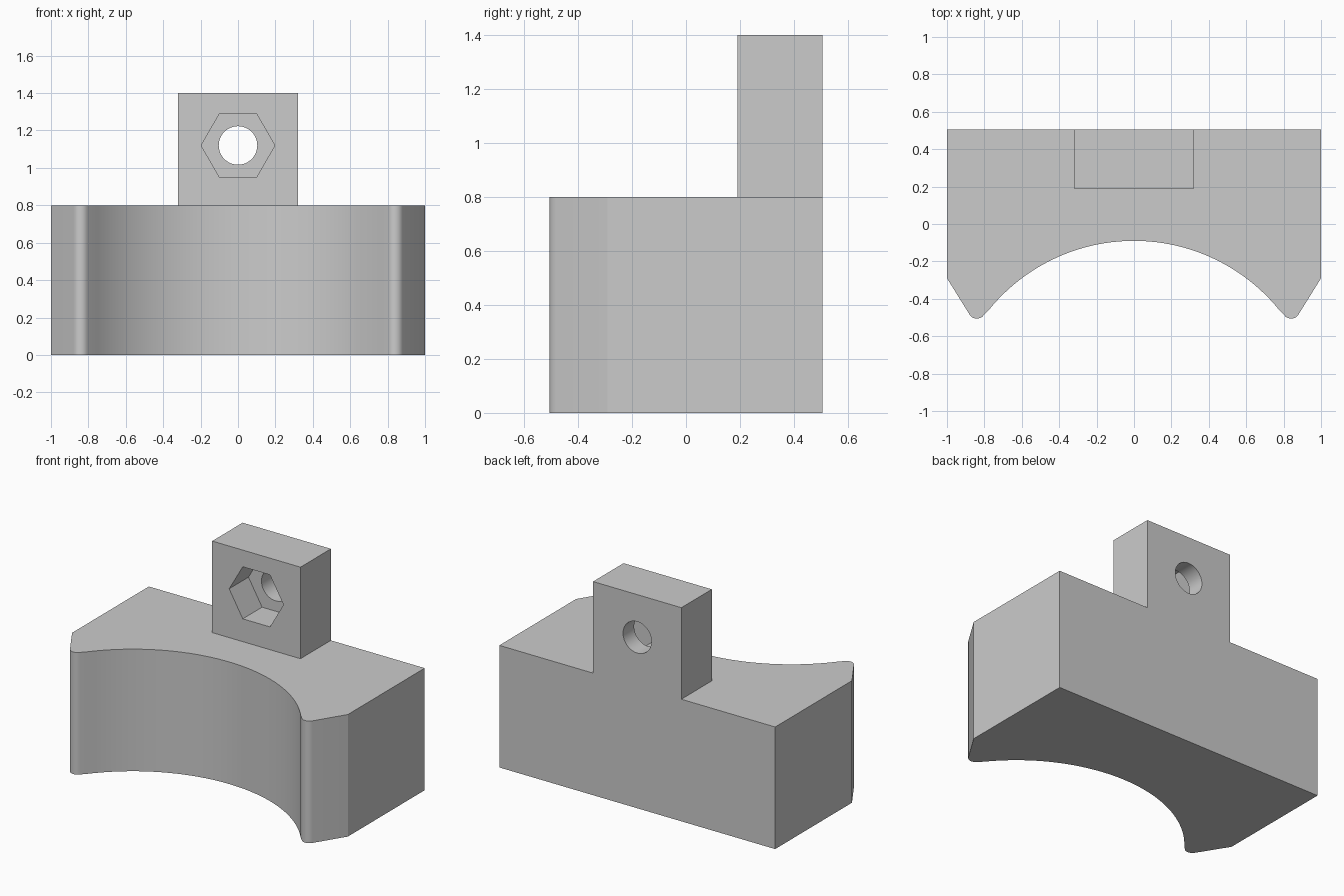
import bpy, bmesh, math
from mathutils import Vector

if "Cube" in bpy.data.objects:
    bpy.data.objects.remove(bpy.data.objects["Cube"], do_unlink=True)

grey = bpy.data.materials.new("plain grey")
grey.use_nodes = True
colour = (0.6, 0.6, 0.6, 1)
grey.diffuse_color = colour
grey.node_tree.nodes["Principled BSDF"].inputs["Base Color"].default_value = colour

BACK, TAB_FRONT, HOLE_Z = 0.505, 0.19, 1.12


def prism(name, points, offset):
    """Extrude a closed outline of 3D points along an offset."""
    bm = bmesh.new()
    face = bm.faces.new([bm.verts.new(p) for p in points])
    moved = bmesh.ops.extrude_face_region(bm, geom=[face])["geom"]
    verts = [v for v in moved if isinstance(v, bmesh.types.BMVert)]
    bmesh.ops.translate(bm, vec=Vector(offset), verts=verts)
    bmesh.ops.recalc_face_normals(bm, faces=bm.faces)
    mesh = bpy.data.meshes.new(name)
    bm.to_mesh(mesh)
    bm.free()
    mesh.materials.append(grey)
    obj = bpy.data.objects.new(name, mesh)
    bpy.context.collection.objects.link(obj)
    return obj


def arc(cx, cy, r, start, end, steps):
    angles = [math.radians(start + (end - start) * i / steps) for i in range(steps + 1)]
    return [(cx + r * math.cos(a), cy + r * math.sin(a)) for a in angles]


def combine(target, other, operation):
    mod = target.modifiers.new(operation.title(), 'BOOLEAN')
    mod.operation, mod.object, mod.solver = operation, other, 'EXACT'
    bpy.ops.object.select_all(action='DESELECT')
    bpy.context.view_layer.objects.active = target
    target.select_set(True)
    bpy.ops.object.modifier_apply(modifier=mod.name)
    bpy.data.objects.remove(other, do_unlink=True)


# Saddle body: right half outline, mirrored, with a round hollow in front
half = [(1, BACK), (1, -0.29)] + arc(0.84, -0.46, 0.046, -30, -143, 8)
hollow = arc(0, -1.09, 1, 37, 143, 48)
mirrored = [(-x, y) for x, y in reversed(half)]
outline = half + hollow[1:-1] + mirrored
body = prism("saddle_body", [(x, y, 0) for x, y in outline], (0, 0, 0.8))

# Mounting tab, flush with the back
tab = [(-0.32, TAB_FRONT), (0.32, TAB_FRONT), (0.32, BACK), (-0.32, BACK)]
combine(body, prism("mounting_tab", [(x, y, 0.6) for x, y in tab], (0, 0, 0.8)), 'UNION')

# Hexagonal nut pocket in front, and the bolt hole through the tab
for name, radius, sides, depth in (("nut_pocket", 0.197, 6, 0.3), ("bolt_hole", 0.103, 48, 0.6)):
    ring = arc(0, HOLE_Z, radius, 0, 360, sides)[:-1]
    cutter = prism(name, [(x, TAB_FRONT - 0.1, z) for x, z in ring], (0, depth, 0))
    cutter.hide_render = True
    combine(body, cutter, 'DIFFERENCE')

bpy.ops.object.shade_smooth_by_angle(angle=math.radians(29))
